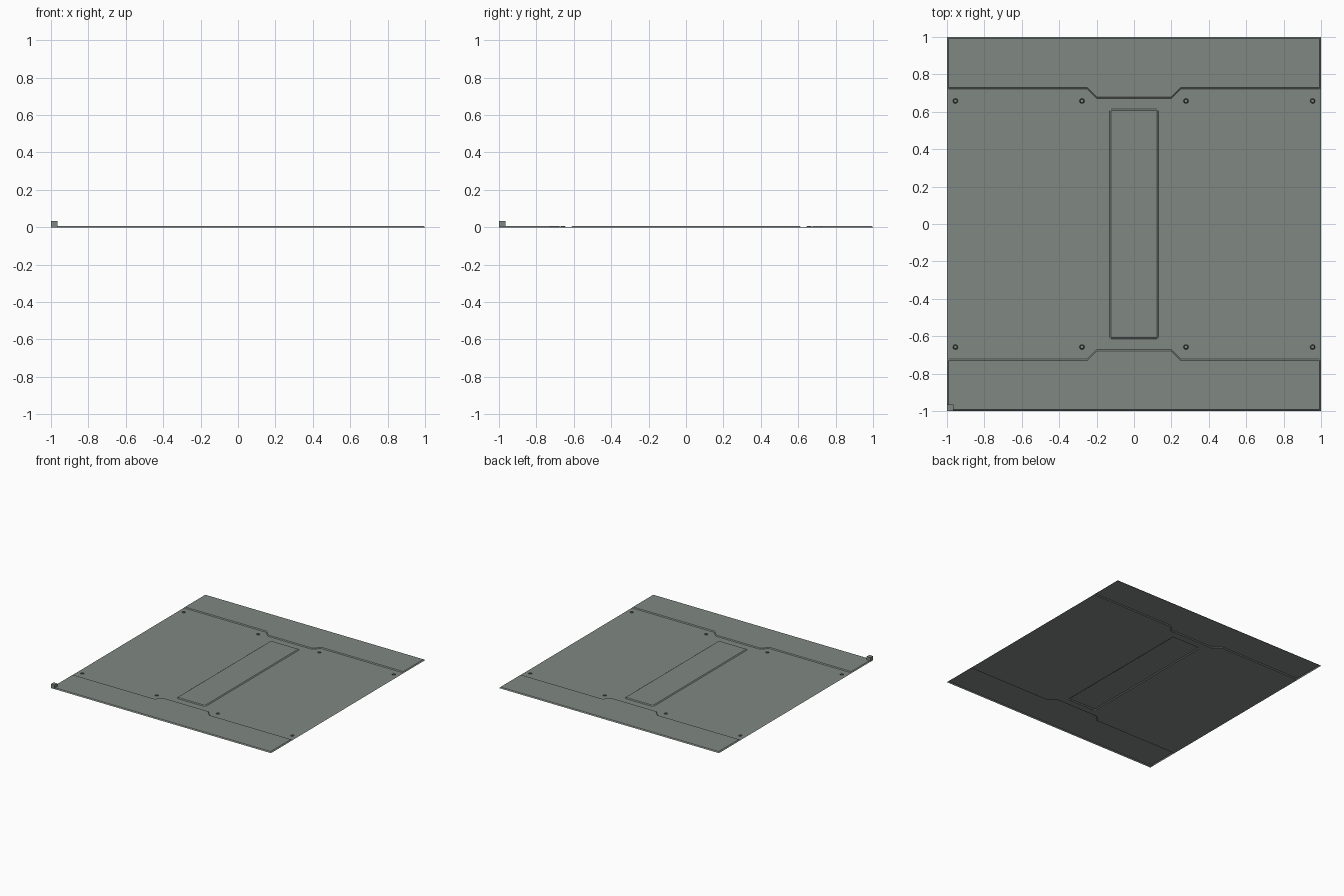
import bpy, bmesh, math

if "Cube" in bpy.data.objects:
    bpy.data.objects.remove(bpy.data.objects["Cube"])

TOP, LOW = 0.008, 0.002   # raised panel height, recessed field height


def material(name, rgb):
    m = bpy.data.materials.new(name)
    m.diffuse_color = (*rgb, 1)
    m.use_nodes = True
    m.node_tree.nodes["Principled BSDF"].inputs["Base Color"].default_value = m.diffuse_color
    return m


plate_mat = material("grey green metal", (0.215, 0.245, 0.222))
dark_mat = material("dark metal", (0.06, 0.07, 0.064))


def finish(name, bm, mats):
    me = bpy.data.meshes.new(name)
    bm.to_mesh(me)
    bm.free()
    for m in mats:
        me.materials.append(m)
    ob = bpy.data.objects.new(name, me)
    bpy.context.collection.objects.link(ob)
    return ob


# Floor plate: open sheet with raised end strips, raised centre panel, sloped rim
def seam(x):
    t = min(max((abs(x) - 0.2) / 0.05, 0), 1)
    return 0.675 + 0.05 * t


half_x = [0.124, 0.132, 0.2, 0.25, 0.992, 1.0]
xs = [-x for x in reversed(half_x)] + half_x
bm = bmesh.new()
columns = []
for x in xs:
    s = seam(x)
    half_y = [0.606, 0.614, s - 0.004, s + 0.004, 0.992, 1.0]
    col = []
    for y in [-v for v in reversed(half_y)] + half_y:
        if abs(x) == 1 or abs(y) == 1:
            z = 0
        elif abs(y) > s or (abs(x) < 0.13 and abs(y) < 0.61):
            z = TOP
        else:
            z = LOW
        col.append(bm.verts.new((x, y, z)))
    columns.append(col)
for a, b in zip(columns, columns[1:]):
    for j in range(len(a) - 1):
        bm.faces.new((a[j], b[j], b[j + 1], a[j + 1]))
finish("floor_plate", bm, [plate_mat])

# Bolts: low tapered heads with dark sides
for sy in (-1, 1):
    for x in (-0.955, -0.278, 0.278, 0.955):
        bm = bmesh.new()
        rings = []
        for r, z in ((0.014, LOW), (0.009, 0.007)):
            rings.append([bm.verts.new((x + r * math.cos(i * math.tau / 8),
                                        sy * 0.658 + r * math.sin(i * math.tau / 8), z))
                          for i in range(8)])
        for i in range(8):
            k = (i + 1) % 8
            bm.faces.new((rings[0][i], rings[0][k], rings[1][k], rings[1][i])).material_index = 1
        bm.faces.new(rings[1])
        finish("bolt", bm, [plate_mat, dark_mat])

# Small corner block
bm = bmesh.new()
bmesh.ops.create_cube(bm, size=0.034)
bmesh.ops.translate(bm, verts=bm.verts, vec=(-0.983, -0.983, 0.017))
finish("corner_block", bm, [plate_mat])
